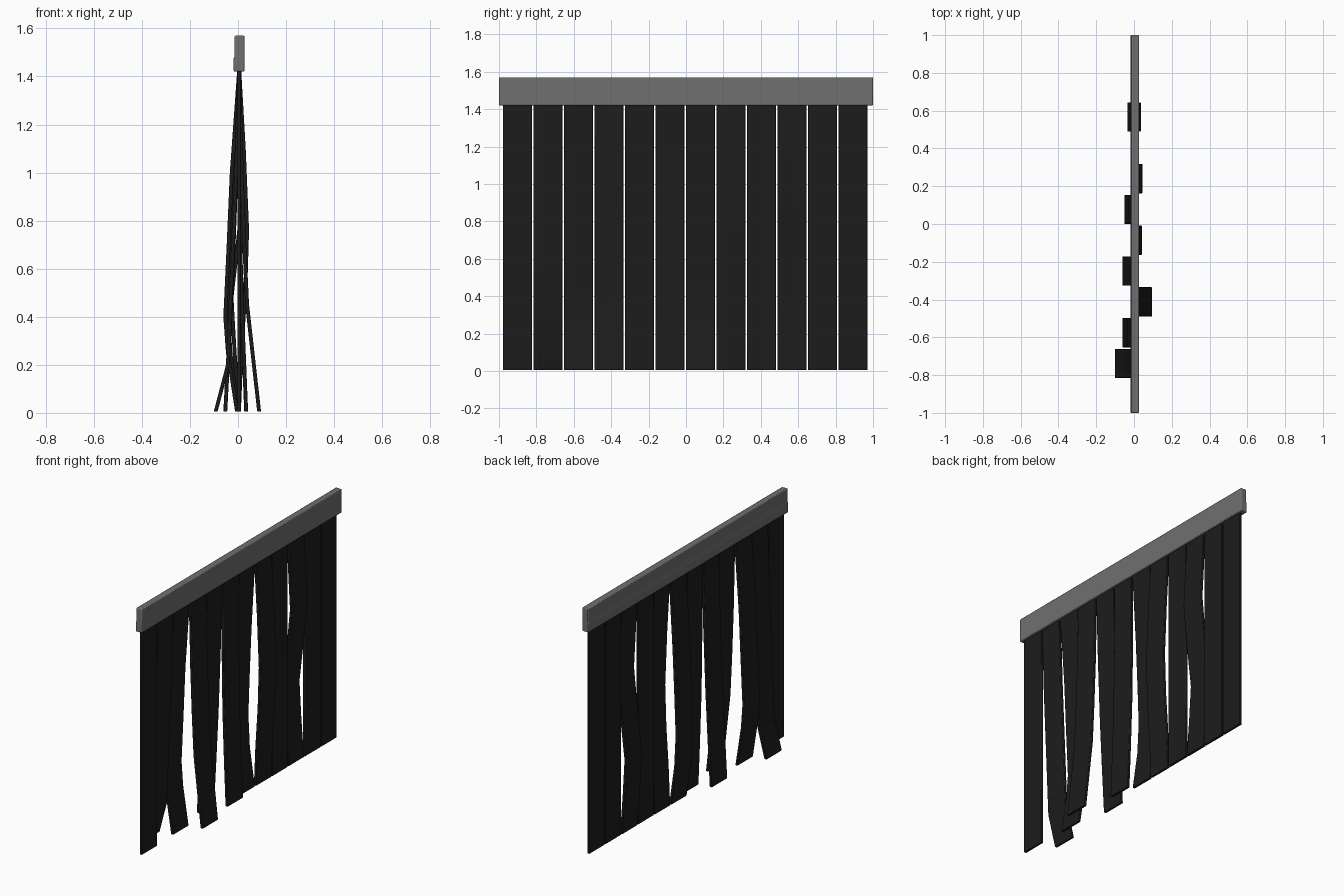
import bpy, bmesh

if "Cube" in bpy.data.objects:
    bpy.data.objects.remove(bpy.data.objects["Cube"])

def material(name, v):
    m = bpy.data.materials.new(name)
    m.diffuse_color = (v, v, v, 1)
    m.use_nodes = True
    m.node_tree.nodes["Principled BSDF"].inputs["Base Color"].default_value = m.diffuse_color
    return m

black = material("black_vinyl", 0.012)
grey = material("grey_metal", 0.16)

def extrude_profile(name, pts, y0, y1, mat, bevel):
    """Extrude a closed x-z outline along y."""
    bm = bmesh.new()
    a = [bm.verts.new((x, y0, z)) for x, z in pts]
    b = [bm.verts.new((x, y1, z)) for x, z in pts]
    n = len(pts)
    for i in range(n):
        j = (i + 1) % n
        bm.faces.new((a[i], a[j], b[j], b[i]))
    bm.faces.new(a[::-1])
    bm.faces.new(b)
    bmesh.ops.recalc_face_normals(bm, faces=bm.faces)
    me = bpy.data.meshes.new(name)
    bm.to_mesh(me)
    bm.free()
    ob = bpy.data.objects.new(name, me)
    bpy.context.collection.objects.link(ob)
    me.materials.append(mat)
    mod = ob.modifiers.new("soft_edges", 'BEVEL')
    mod.width = bevel
    mod.segments = 2
    mod.limit_method = 'ANGLE'
    bpy.ops.object.select_all(action='DESELECT')
    ob.select_set(True)
    bpy.context.view_layer.objects.active = ob
    bpy.ops.object.shade_smooth_by_angle()
    return ob

# Top rail
extrude_profile("top_rail", [(-0.018, 1.42), (0.027, 1.42), (0.027, 1.57), (-0.014, 1.57),
                             (-0.014, 1.485), (-0.018, 1.475)], -1, 1, grey, 0.005)

# Hanging strips: centre-line x offsets at given heights, top to bottom
TOP, BASE, HALF = 1.43, 0.005, 0.008
bends = {
    1: [(1.0, -0.008), (0.6, -0.025), (0.2, -0.042), (BASE, -0.093)],
    2: [(1.0, -0.026), (0.7, -0.039), (0.4, -0.053), (0.25, -0.042), (BASE, -0.004)],
    3: [(1.0, 0.015), (0.7, 0.026), (0.45, 0.038), (0.2, 0.066), (BASE, 0.088)],
    4: [(1.0, -0.007), (0.6, -0.022), (0.3, -0.037), (BASE, -0.053)],
    5: [(1.0, 0.006), (0.6, 0.012), (0.3, 0.022), (BASE, 0.034)],
    6: [(1.0, -0.02), (0.7, -0.033), (0.45, -0.042), (0.25, -0.032), (BASE, 0.003)],
    7: [(1.1, 0.024), (0.76, 0.038), (0.5, 0.03), (0.25, 0.014), (BASE, 0.004)],
    9: [(1.0, 0.028), (0.75, 0.004), (0.48, -0.027), (0.25, -0.014), (BASE, 0.004)],
}
straight = [(1.0, 0.005), (0.5, 0.005), (BASE, 0.005)]
for i in range(12):
    path = [(TOP, 0.005)] + bends.get(i, straight)
    outline = [(x - HALF, z) for z, x in path] + [(x + HALF, z) for z, x in reversed(path)]
    y0 = -0.979 + 0.1631 * i
    extrude_profile(f"curtain_strip_{i + 1:02d}", outline, y0, y0 + 0.155, black, 0.003)
